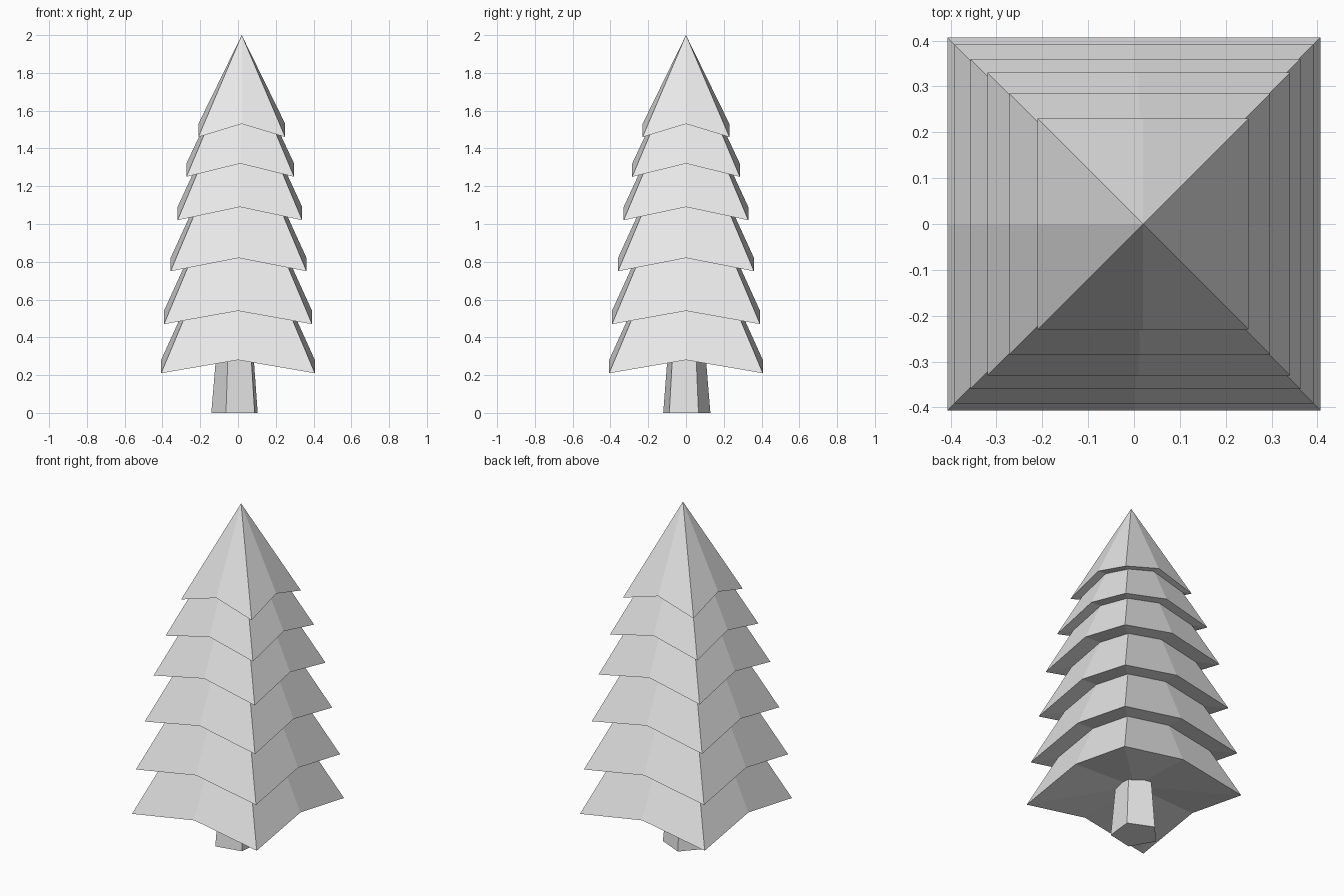
import bpy
import bmesh
from math import cos, sin, radians

old = bpy.data.objects.get("Cube")
if old:
    bpy.data.objects.remove(old, do_unlink=True)

grey = bpy.data.materials.new("plain_grey")
grey.use_nodes = True
colour = (0.8, 0.8, 0.8, 1.0)
grey.diffuse_color = colour
grey.node_tree.nodes["Principled BSDF"].inputs["Base Color"].default_value = colour


def finish(name, bm):
    """Turn the bmesh into a flat-shaded object."""
    bmesh.ops.recalc_face_normals(bm, faces=bm.faces)
    mesh = bpy.data.meshes.new(name)
    bm.to_mesh(mesh)
    bm.free()
    mesh.materials.append(grey)
    obj = bpy.data.objects.new(name, mesh)
    bpy.context.collection.objects.link(obj)
    return obj


def branch_tier(name, cx, half, corner_z, apex_z):
    """Square pyramid with drooping corners and a hollowed underside."""
    bm = bmesh.new()
    lift = 0.07
    outline = [(-1, -1), (0, -1), (1, -1), (1, 0), (1, 1), (0, 1), (-1, 1), (-1, 0)]
    rim = [bm.verts.new((cx + half * x, half * y, corner_z + (0 if x and y else lift)))
           for x, y in outline]
    apex = bm.verts.new((cx, 0, apex_z))
    hollow = bm.verts.new((cx, 0, corner_z + lift + 0.015))
    for i, a in enumerate(rim):
        b = rim[(i + 1) % len(rim)]
        bm.faces.new((a, b, apex))
        bm.faces.new((b, a, hollow))
    return finish(name, bm)


def tapered_trunk(name, cx, sides, turn, r_bottom, r_top, height):
    """Tapered prism standing on the ground."""
    bm = bmesh.new()
    rings = []
    for r, z in ((r_bottom, 0), (r_top, height)):
        angles = [radians(turn + 360 * i / sides) for i in range(sides)]
        rings.append([bm.verts.new((cx + r * cos(a), r * sin(a), z)) for a in angles])
    low, high = rings
    for i in range(sides):
        j = (i + 1) % sides
        bm.faces.new((low[i], low[j], high[j], high[i]))
    bm.faces.new(low[::-1])
    bm.faces.new(high)
    return finish(name, bm)


# Branch tiers from bottom to top: centre x, half width, corner height
tiers = [
    (0.0, 0.407, 0.21),
    (0.0, 0.392, 0.47),
    (0.003, 0.36, 0.75),
    (0.01, 0.33, 1.02),
    (0.012, 0.285, 1.25),
    (0.02, 0.23, 1.46),
]
for n, (cx, half, z) in enumerate(tiers, 1):
    apex = 2.0 if n == len(tiers) else z + half / 0.42
    branch_tier(f"branch_tier_{n}", cx, half, z, apex)

# Five-sided trunk
tapered_trunk("trunk", -0.01, 5, 30, 0.132, 0.1, 0.38)
